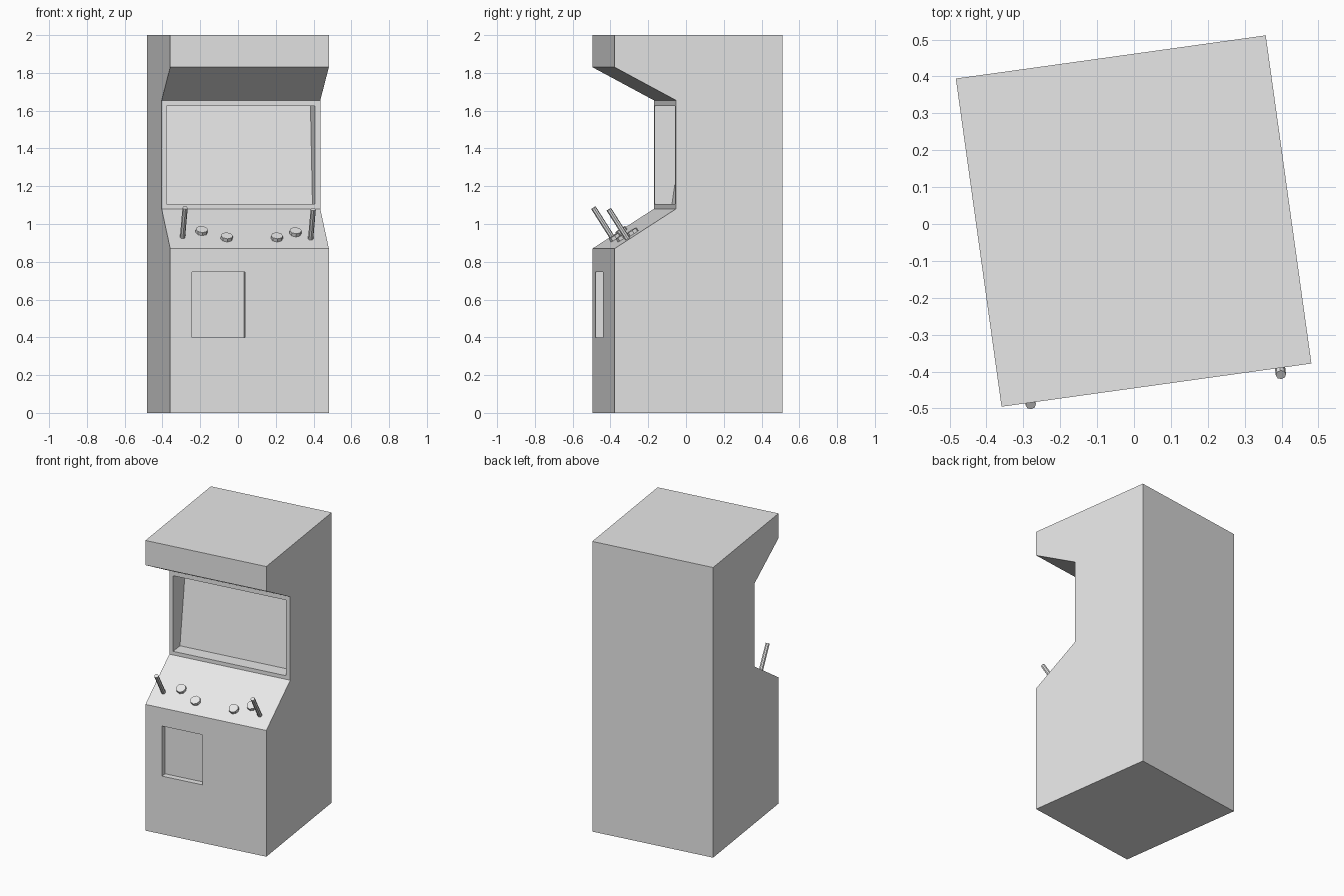
import bpy, bmesh, math
from mathutils import Matrix, Vector

cube = bpy.data.objects.get("Cube")
if cube:
    bpy.data.objects.remove(cube, do_unlink=True)

# Single plain grey for every part
grey = bpy.data.materials.new("plain_grey")
grey.use_nodes = True
colour = (0.8, 0.8, 0.8, 1)
grey.diffuse_color = colour
grey.node_tree.nodes["Principled BSDF"].inputs["Base Color"].default_value = colour

# The whole machine is turned slightly about the vertical axis
TURN = Matrix.Translation((-0.001, 0.008, 0)) @ Matrix.Rotation(math.radians(7.93), 4, "Z")
HALF_W, FRONT, BACK = 0.424, -0.449, 0.449
SCREEN_Y = -0.121
DECK_LOW, DECK_HIGH = 0.87, 1.08


def add_object(name, bm, matrix):
    bmesh.ops.recalc_face_normals(bm, faces=bm.faces)
    mesh = bpy.data.meshes.new(name)
    bm.to_mesh(mesh)
    bm.free()
    mesh.materials.append(grey)
    obj = bpy.data.objects.new(name, mesh)
    obj.matrix_world = TURN @ matrix
    bpy.context.collection.objects.link(obj)
    return obj


def recess(bm, face, x_range, z_range, depth_low, depth_high):
    """Cut a rectangular pocket into an upright front face."""
    mid = face.calc_center_median()
    bmesh.ops.inset_individual(bm, faces=[face], thickness=0.01)
    for v in face.verts:
        v.co.x = x_range[v.co.x > mid.x]
        v.co.z = z_range[v.co.z > mid.z]
    floor = bmesh.ops.extrude_discrete_faces(bm, faces=[face])["faces"][0]
    middle = sum(z_range) / 2
    for v in floor.verts:
        v.co.y += depth_high if v.co.z > middle else depth_low


# Cabinet: side profile extruded across the width
profile = [(FRONT, 0), (FRONT, DECK_LOW), (SCREEN_Y, DECK_HIGH), (SCREEN_Y, 1.655),
           (FRONT, 1.83), (FRONT, 2), (BACK, 2), (BACK, 0)]
bm = bmesh.new()
side = bm.faces.new([bm.verts.new((-HALF_W, y, z)) for y, z in profile])
ext = bmesh.ops.extrude_face_region(bm, geom=[side], use_keep_orig=True)
bmesh.ops.translate(bm, vec=(2 * HALF_W, 0, 0),
                    verts=[g for g in ext["geom"] if isinstance(g, bmesh.types.BMVert)])
bmesh.ops.recalc_face_normals(bm, faces=bm.faces)


def front_face(y, z):
    target = Vector((0, y, z))
    return min(bm.faces, key=lambda f: (f.calc_center_median() - target).length)


# Screen pocket leans back, service door pocket is shallow
screen = front_face(SCREEN_Y, 1.37)
door = front_face(FRONT, DECK_LOW / 2)
recess(bm, screen, (-0.397, 0.395), (1.105, 1.626), 0.093, 0.17)
recess(bm, door, (-0.307, -0.024), (0.40, 0.745), 0.04, 0.04)
add_object("cabinet", bm, Matrix())

# Controls stand square to the sloping deck
slope = (DECK_HIGH - DECK_LOW) / (SCREEN_Y - FRONT)
TILT = Matrix.Rotation(math.atan(slope), 4, "X")


def control(name, x, y, radius, height, sides):
    bm = bmesh.new()
    sunk = 0.01
    bmesh.ops.create_cone(bm, cap_ends=True, segments=sides, radius1=radius, radius2=radius,
                          depth=height + sunk,
                          matrix=Matrix.Translation((0, 0, (height - sunk) / 2)))
    z = DECK_LOW + (y - FRONT) * slope
    add_object(name, bm, Matrix.Translation((x, y, z)) @ TILT)


for name, x, y in (("right_joystick", -0.345, -0.355), ("left_joystick", 0.338, -0.368)):
    control(name, x, y, 0.014, 0.185, 8)

for i, (x, y) in enumerate([(-0.238, -0.316), (-0.111, -0.368), (0.157, -0.368), (0.262, -0.326)]):
    control(f"button_{i + 1}", x, y, 0.032, 0.02, 8)
